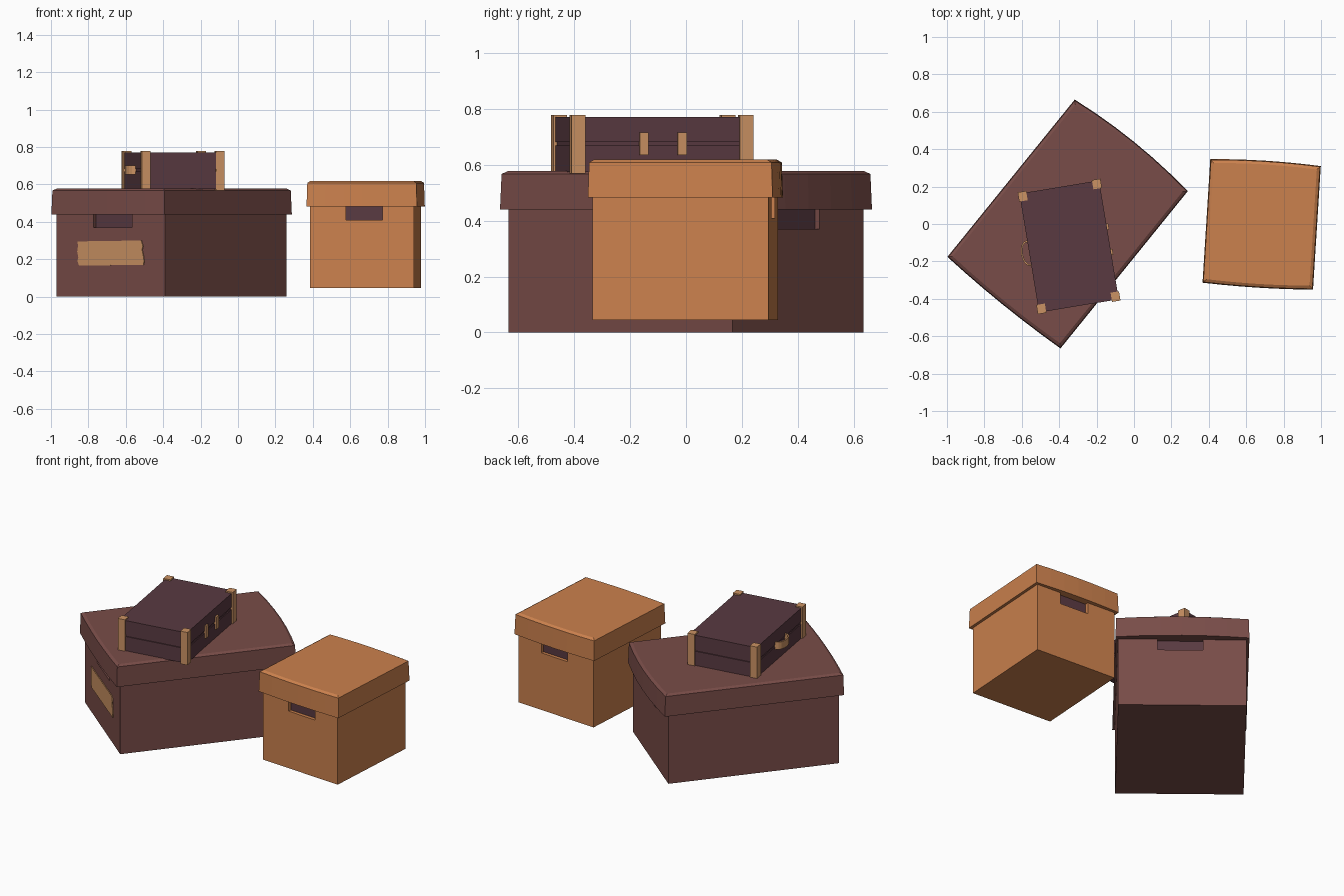
import bpy, bmesh, math
from mathutils import Matrix, Vector

if "Cube" in bpy.data.objects:
    bpy.data.objects.remove(bpy.data.objects["Cube"])


def material(name, rgb):
    m = bpy.data.materials.new(name)
    m.diffuse_color = (*rgb, 1)
    m.use_nodes = True
    m.node_tree.nodes["Principled BSDF"].inputs["Base Color"].default_value = m.diffuse_color
    return m


BROWN = material("brown_card", (0.19, 0.073, 0.065))
ORANGE = material("orange_card", (0.60, 0.22, 0.075))
PURPLE = material("dark_leather", (0.10, 0.042, 0.053))
TAN = material("tan_leather", (0.60, 0.29, 0.125))


def frame(x, y, degrees):
    return Matrix.Translation((x, y, 0)) @ Matrix.Rotation(math.radians(degrees), 4, 'Z')


def finish(name, bm, mat, M):
    bmesh.ops.recalc_face_normals(bm, faces=bm.faces)
    me = bpy.data.meshes.new(name)
    bm.to_mesh(me)
    bm.free()
    me.transform(M)
    if mat:
        me.materials.append(mat)
    ob = bpy.data.objects.new(name, me)
    bpy.context.collection.objects.link(ob)
    return ob


def box(name, lo, hi, mat, M):
    lo, hi = Vector(lo), Vector(hi)
    bm = bmesh.new()
    bmesh.ops.create_cube(bm, size=1)
    bmesh.ops.scale(bm, vec=hi - lo, verts=bm.verts)
    bmesh.ops.translate(bm, vec=(lo + hi) / 2, verts=bm.verts)
    return finish(name, bm, mat, M)


def loft(name, rings, mat, M):
    """Closed solid through rings with equal point counts."""
    bm = bmesh.new()
    loops = [[bm.verts.new(p) for p in r] for r in rings]
    n = len(loops[0])
    for a, b in zip(loops, loops[1:]):
        for i in range(n):
            bm.faces.new((a[i], a[(i + 1) % n], b[(i + 1) % n], b[i]))
    bm.faces.new(loops[0])
    bm.faces.new(loops[-1])
    return finish(name, bm, mat, M)


def cut(target, lo, hi, M):
    c = box("cutter", lo, hi, None, M)
    mod = target.modifiers.new("hole", 'BOOLEAN')
    mod.operation, mod.object, mod.solver = 'DIFFERENCE', c, 'EXACT'
    bpy.context.view_layer.objects.active = target
    bpy.ops.object.modifier_apply(modifier=mod.name)
    bpy.data.objects.remove(c)


def lid(name, hx, hy, z0, z1, bow_lo, bow_hi, mat, M):
    """Chamfered lid whose two x ends bulge slightly outward."""
    def ring(inset, z):
        pts, n = [], 6
        for s, bow in ((1, bow_hi), (-1, bow_lo)):
            for i in range(n + 1):
                t = -1 + 2 * i / n
                pts.append((s * (hx - inset + bow * (1 - t * t)), s * t * (hy - inset), z))
        return pts
    return loft(name, [ring(0, z0), ring(0.004, z1 - 0.01), ring(0.02, z1)], mat, M)


def storage_box(name, M, hx, hy, z0, z1, handle_y, handle_w, hz, mat):
    """Carton body with a recessed hand hole at each x end."""
    body = box(name + "_body", (-hx, -hy, z0), (hx, hy, z1), mat, M)
    for s, tag in ((-1, "near"), (1, "far")):
        xs = sorted((s * (hx - 0.025), s * (hx + 0.05)))
        y0, y1 = handle_y - handle_w / 2, handle_y + handle_w / 2
        cut(body, (xs[0], y0, hz[0]), (xs[1], y1, hz[1]), M)
        xs = sorted((s * (hx - 0.028), s * (hx - 0.021)))
        box(f"{name}_{tag}_hand_hole", (xs[0], y0, hz[0]), (xs[1], y1, hz[1]), PURPLE, M)


# Large brown box, long axis along local x
B = frame(-0.355, 0, 51)
storage_box("large_box", B, 0.516, 0.373, 0, 0.5, -0.012, 0.265, (0.37, 0.46), BROWN)
lid("large_box_lid", 0.541, 0.389, 0.44, 0.577, 0.012, 0.024, BROWN, B)

# Torn paper tape on the near end of the large box
edge = [(-0.228, 0.17), (0.215, 0.165), (0.226, 0.19), (0.22, 0.21), (0.228, 0.24),
        (0.222, 0.27), (0.226, 0.295), (-0.212, 0.30), (-0.224, 0.27),
        (-0.218, 0.25), (-0.226, 0.22), (-0.232, 0.19)]
loft("paper_tape", [[(x, y, z) for y, z in edge] for x in (-0.514, -0.521)], TAN, B)

# Orange box, hand holes on front and back (local x points to the back)
O = frame(0.6825, -0.002, 86.4)
storage_box("orange_box", O, 0.315, 0.278, 0.045, 0.55, -0.012, 0.195, (0.41, 0.50), ORANGE)
lid("orange_box_lid", 0.331, 0.296, 0.482, 0.618, 0.008, 0.010, ORANGE, O)

# Suitcase: two shells with a recessed seam
S = frame(-0.347, -0.12, 9.4)
W, D, Z0, Z1 = 0.216, 0.322, 0.574, 0.77
box("suitcase_lower", (-W, -D, Z0), (W, D, 0.668), PURPLE, S)
box("suitcase_seam", (-W + .006, -D + .006, 0.66), (W - .006, D - .006, 0.69), PURPLE, S)
box("suitcase_upper", (-W, -D, 0.682), (W, D, Z1), PURPLE, S)

# Corner guards
for sx in (-1, 1):
    for sy in (-1, 1):
        xs = sorted((sx * (W + 0.008), sx * (W - 0.038)))
        ys = sorted((sy * (D + 0.008), sy * (D - 0.042)))
        box("corner_guard", (xs[0], ys[0], 0.568), (xs[1], ys[1], 0.778), TAN, S)

# Clasps on the right side
for y in (-0.067, 0.071):
    box("clasp", (W - 0.004, y - 0.016, 0.635), (W + 0.01, y + 0.016, 0.715), TAN, S)

# Arched strap handle on the left side
outer = [(-W + 0.004 - 0.048 * math.sin(math.pi * i / 8) ** 0.8 if 0 < i < 8 else -W + 0.004,
          -0.07 * math.cos(math.pi * i / 8)) for i in range(9)]
inner = [(-W + 0.004 + (x + W - 0.004) * 0.82, y * 0.87) for x, y in reversed(outer)]
bm = bmesh.new()
lo, hi = [[bm.verts.new((x, y, z)) for x, y in outer + inner] for z in (0.653, 0.70)]
n = len(lo)
for i in range(n):
    bm.faces.new((lo[i], lo[(i + 1) % n], hi[(i + 1) % n], hi[i]))
for i in range(8):
    for r in (lo, hi):
        bm.faces.new((r[i], r[i + 1], r[n - 2 - i], r[n - 1 - i]))
finish("suitcase_handle", bm, TAN, S)
